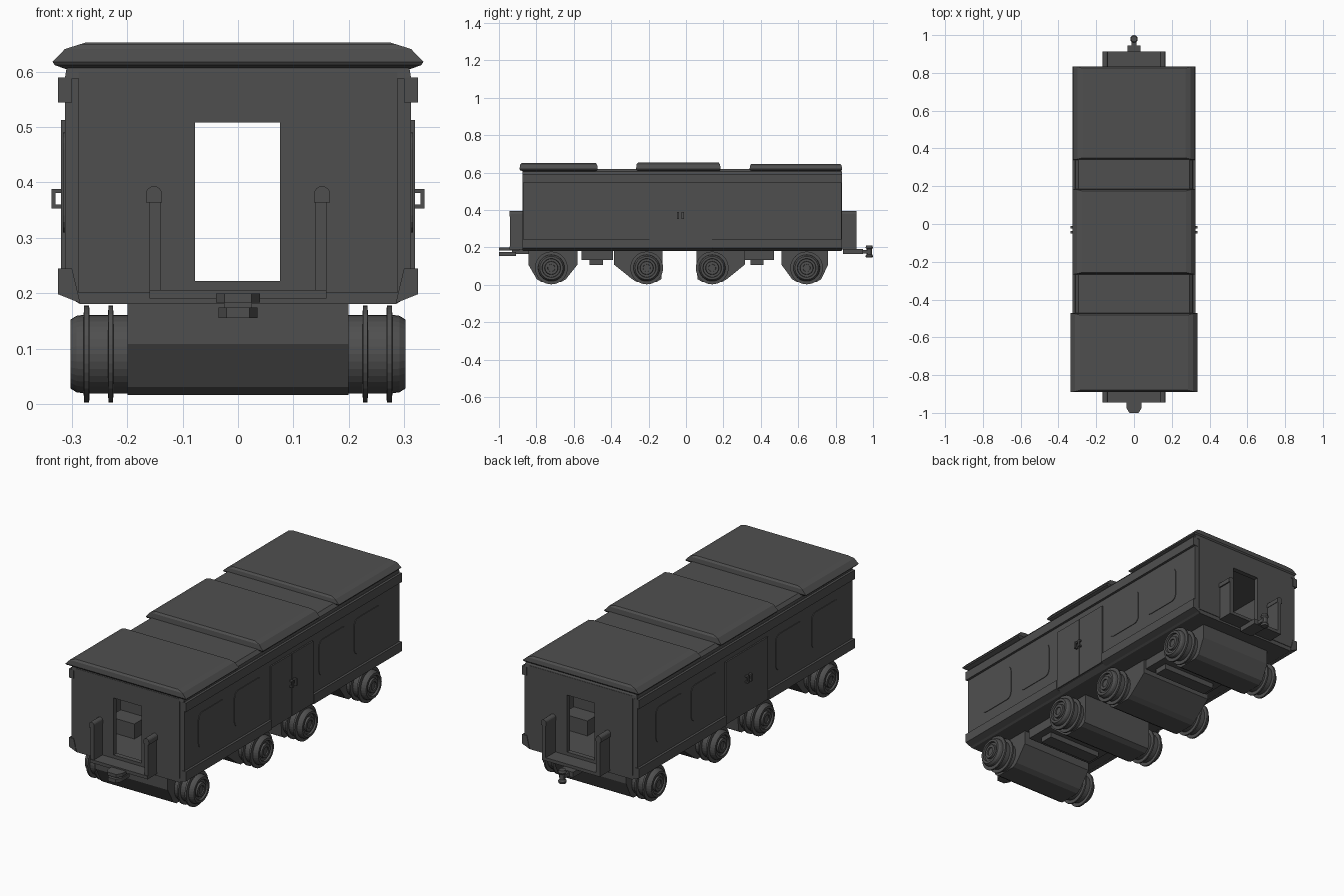
import bpy, bmesh, math

if "Cube" in bpy.data.objects:
    bpy.data.objects.remove(bpy.data.objects["Cube"])

mat = bpy.data.materials.new("dark_grey")
mat.diffuse_color = (0.078, 0.078, 0.078, 1)
mat.use_nodes = True
mat.node_tree.nodes["Principled BSDF"].inputs["Base Color"].default_value = mat.diffuse_color
Y0, Y1 = -0.875, 0.835          # body ends
YM = (Y0 + Y1) / 2


def finish(name, bm):
    bmesh.ops.remove_doubles(bm, verts=bm.verts, dist=1e-6)
    bmesh.ops.recalc_face_normals(bm, faces=bm.faces)
    me = bpy.data.meshes.new(name)
    bm.to_mesh(me)
    bm.free()
    me.materials.append(mat)
    ob = bpy.data.objects.new(name, me)
    bpy.context.collection.objects.link(ob)
    return ob


def loft(name, rings):
    """Skin a list of equal-length point rings and cap both ends."""
    bm = bmesh.new()
    rows = [[bm.verts.new(p) for p in r] for r in rings]
    n = len(rows[0])
    for a, b in zip(rows, rows[1:]):
        for i in range(n):
            j = (i + 1) % n
            bm.faces.new((a[i], a[j], b[j], b[i]))
    bm.faces.new(rows[0][::-1])
    bm.faces.new(rows[-1])
    return finish(name, bm)


def prism(name, pts, axis, a, b):
    """Extrude a 2D outline along x or y."""
    put = (lambda p, t: (t, p[0], p[1])) if axis == 'x' else (lambda p, t: (p[0], t, p[1]))
    return loft(name, [[put(p, t) for p in pts] for t in (a, b)])


def box(name, x0, x1, y0, y1, z0, z1):
    return prism(name, [(x0, z0), (x1, z0), (x1, z1), (x0, z1)], 'y', y0, y1)


def layers(name, rows):
    """Stack of rectangles: (half width, y0, y1, z)."""
    return loft(name, [[(-h, a, z), (h, a, z), (h, b, z), (-h, b, z)] for h, a, b, z in rows])


def round_rect(cu, cv, w, h, r, n=4):
    pts = []
    for k, (sx, sy) in enumerate([(1, 1), (-1, 1), (-1, -1), (1, -1)]):
        for i in range(n + 1):
            t = math.pi / 2 * (k + i / n)
            pts.append((cu + sx * (w / 2 - r) + r * math.cos(t), cv + sy * (h / 2 - r) + r * math.sin(t)))
    return pts


def lathe(name, prof, s, y, z, n=32):
    """Spin (x, radius) points round an x-direction axle."""
    return loft(name, [[(s * x, y + r * math.cos(2 * math.pi * i / n), z + r * math.sin(2 * math.pi * i / n))
                        for i in range(n)] for x, r in prof])


# floor and chamfered underframe
prism("underframe", [(-.285, .18), (.285, .18), (.313, .197), (.313, .205), (-.313, .205), (-.313, .197)],
      'y', Y0 + .003, Y1 - .003)

# end walls with open doorways
for name, a, b in (("front", Y0, Y0 + .025), ("rear", Y1 - .025, Y1)):
    box(name + "_wall_left", -.288, -.078, a, b, .2, .6)
    box(name + "_wall_right", .076, .288, a, b, .2, .6)
    box(name + "_wall_sill", -.078, .076, a, b, .2, .222)
    box(name + "_wall_head", -.078, .076, a, b, .508, .6)

# side walls, bands, windows, doors and handles
for s, side in ((-1, "left"), (1, "right")):
    def sbox(name, x0, x1, *r):
        return box(side + name, min(s * x0, s * x1), max(s * x0, s * x1), *r)
    sbox("_wall", .288, .313, Y0 + .003, Y1 - .003, .2, .592)
    sbox("_cornice_band", .3, .325, Y0, Y1, .545, .59)
    for a, b in ((Y0, -.195), (.14, Y1)):
        prism(side + "_sill_band", [(s * .285, .182), (s * .325, .198), (s * .325, .245), (s * .3, .245)], 'y', a, b)
    for a, b in ((-.195, -.031), (-.029, .14)):
        sbox("_door_leaf", .3, .32, a, b, .2, .513)
    for c in (-.655, -.37, .30, .58):
        prism(side + "_window", round_rect(c, .4, .215, .18, .03), 'x', s * .31, s * .316)
    for c in (-.043, -.017):
        sbox("_door_handle_grip", .33, .337, c - .006, c + .006, .353, .388)
        for z in (.353, .381):
            sbox("_door_handle_arm", .315, .331, c - .006, c + .006, z, z + .007)

# roof deck and three raised panels
layers("roof_deck", [(.313, Y0, Y1, .588), (.31, Y0 + .002, Y1 - .002, .605), (.295, Y0 + .01, Y1 - .01, .62)])
for name, h, a, b, z in (("front", .335, -.89, -.472, .65), ("middle", .325, -.267, .185, .653),
                         ("rear", .322, .34, .835, .647)):
    layers(name + "_roof_panel", [(h - .038, a + .035, b - .02, .6), (h - .004, a + .004, b - .004, .612),
                                  (h, a, b, .618), (h - .022, a + .003, b - .003, z - .009),
                                  (h - .05, a + .01, b - .01, z)])

# end platforms with side panels and rounded rails
for name, a, b in (("front", -.945, Y0 + .005), ("rear", Y1 - .005, .912)):
    box(name + "_platform", -.16, .16, a, b, .19, .206)
    for s in (-1, 1):
        box(name + "_platform_side", s * .15 - .01, s * .15 + .01, a + .003, b, .2, .368)
        cap = [(s * .152 + .0145 * math.cos(math.pi * i / 8), .379 + .0145 * math.sin(math.pi * i / 8))
               for i in range(9)]
        cap += [(s * .152 - .0145, .364), (s * .152 + .0145, .364)]
        prism(name + "_rail_cap", cap, 'y', a, b)

# front coupler: two flat jaws and a stem
for z0, z1, h, y in ((.183, .199, .04, -.89), (.155, .174, .035, -.91)):
    pts = [(-h, y), (-h, -.975), (-h * .6, -1.0), (h * .6, -1.0), (h, -.975), (h, y)]
    loft("front_coupler_jaw", [[(p[0], p[1], z) for p in pts] for z in (z0, z1)])
box("front_coupler_stem", -.025, .025, -.93, -.84, .165, .195)

# rear coupler: base, bar and pin
box("rear_coupler_base", -.035, .035, .84, .945, .165, .192)
box("rear_coupler_bar", -.014, .014, .93, .985, .168, .186)
pin = [(.018, .145), (.02, .155), (.014, .163), (.014, .19), (.02, .198), (.016, .21)]
loft("rear_coupler_pin", [[(r * math.cos(math.pi * i / 6), .98 + r * math.sin(math.pi * i / 6), z)
                           for i in range(12)] for r, z in pin])

# axle housings and wheels
wheel = [(.19, .071), (.225, .071), (.226, .0875), (.234, .0875), (.235, .071), (.268, .071), (.269, .0875),
         (.278, .0875), (.279, .071), (.292, .069), (.303, .062), (.303, .05), (.293, .048), (.293, .036),
         (.303, .034), (.303, .02), (.297, .019), (.297, .002)]
for y, l, r in ((-.72, .123, .14), (-.21, .175, .085), (.14, .085, .175), (.645, .135, .115)):
    prism("axle_housing", [(y - l, .19), (y - l, .108), (y - .078, .03), (y - .055, .016), (y + .055, .016),
                           (y + .078, .03), (y + r, .108), (y + r, .19)], 'x', -.2, .2)
    for s in (-1, 1):
        lathe("wheel", wheel, s, y, .09)

# equipment boxes under the floor
for c in (-.475, .385):
    box("underfloor_box", -.19, .19, c - .085, c + .085, .132, .185)
    box("underfloor_tray", -.15, .15, c - .04, c + .03, .105, .135)

# seats just inside each end
for s in (-1, 1):
    for c, d in ((-.6, 1), (-.4, 1), (.36, -1), (.56, -1)):
        box("seat_base", s * .19 - .07, s * .19 + .07, c - .05, c + .05, .2, .28)
        box("seat_back", s * .19 - .07, s * .19 + .07, c + d * .05 - .01, c + d * .05 + .01, .27, .4)
